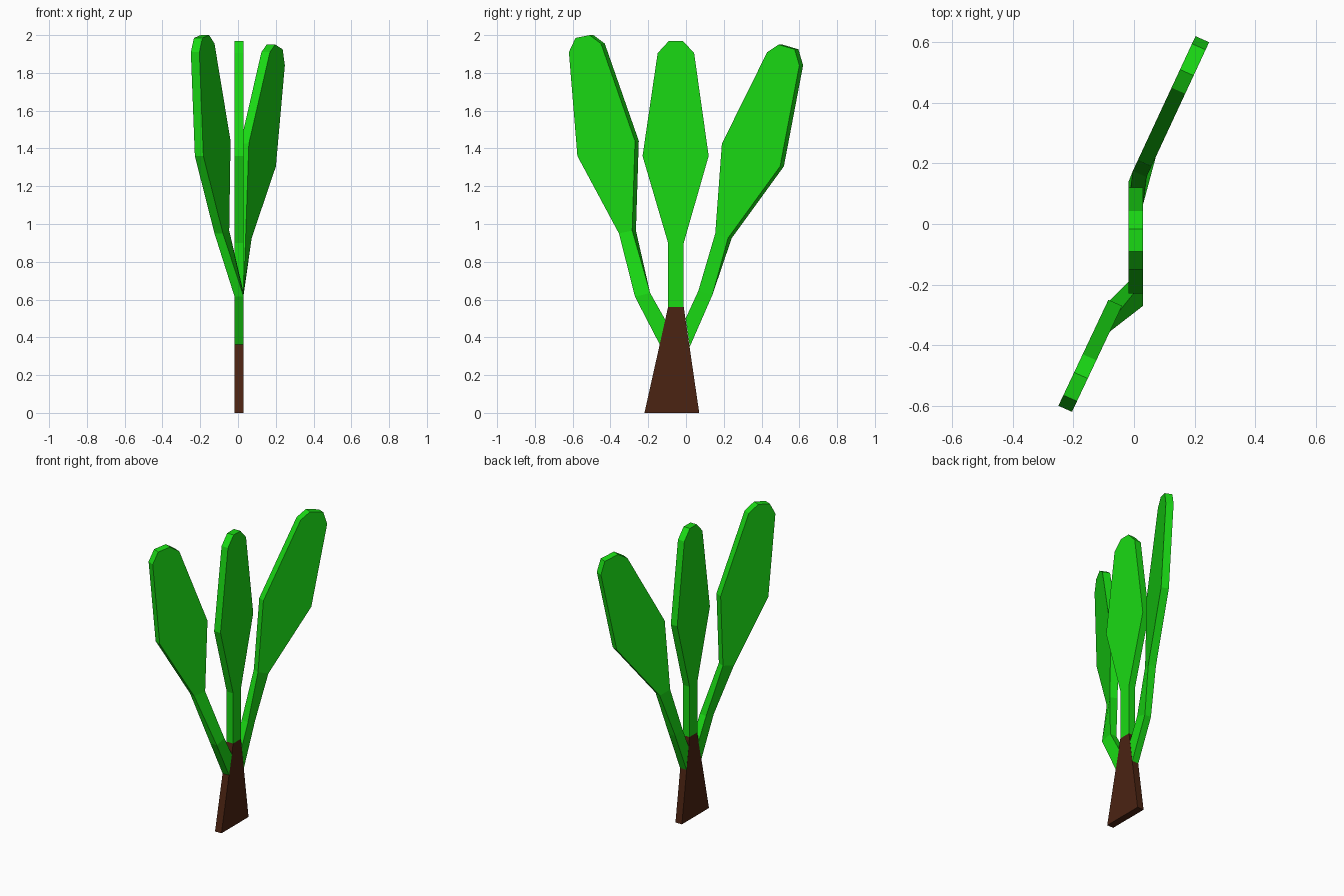
import bpy, bmesh

if "Cube" in bpy.data.objects:
    bpy.data.objects.remove(bpy.data.objects["Cube"])

X_FRONT, THICK = 0.03, 0.048


def material(name, colour):
    m = bpy.data.materials.new(name)
    m.diffuse_color = (*colour, 1)
    m.use_nodes = True
    m.node_tree.nodes["Principled BSDF"].inputs["Base Color"].default_value = m.diffuse_color
    return m


GREEN = material("leaf_green", (0.01, 0.70, 0.007))
BROWN = material("trunk_brown", (0.07, 0.017, 0.006))


def slab(name, rows, mat, bend=None, flat_rows=2):
    """Thin slab from rows of (y, z, y, z) edge points, lowest first.
    Rows after flat_rows lie on the turned plane x = bend[0] + bend[1] * y."""
    bm = bmesh.new()
    rings = []
    for i, (y0, z0, y1, z1) in enumerate(rows):
        def pair(y, z):
            if bend and i >= flat_rows:
                x = bend[0] + bend[1] * y
                return (x, y, z), (x - 0.045, y + 0.02, z)
            return (X_FRONT, y, z), (X_FRONT - THICK, y, z)
        a, a_back = pair(y0, z0)
        b, b_back = pair(y1, z1)
        rings.append([bm.verts.new(p) for p in (a, b, b_back, a_back)])
    for lo, hi in zip(rings, rings[1:]):
        for k in range(4):
            n = (k + 1) % 4
            bm.faces.new((lo[k], lo[n], hi[n], hi[k]))
    bm.faces.new(rings[0][::-1])
    bm.faces.new(rings[-1])
    bmesh.ops.recalc_face_normals(bm, faces=bm.faces)
    mesh = bpy.data.meshes.new(name)
    bm.to_mesh(mesh)
    bm.free()
    mesh.materials.append(mat)
    obj = bpy.data.objects.new(name, mesh)
    bpy.context.collection.objects.link(obj)
    return obj


# Tapered trunk
slab("trunk", [(-0.22, 0, 0.07, 0), (-0.095, 0.56, -0.012, 0.56)], BROWN)

# Straight middle leaf
slab("middle_leaf", [
    (-0.095, 0.56, -0.012, 0.56), (-0.095, 0.90, -0.012, 0.90),
    (-0.23, 1.36, 0.12, 1.36), (-0.15, 1.905, 0.043, 1.905),
    (-0.09, 1.97, -0.017, 1.97)], GREEN)

# Leaf leaning toward the front, blade turned to -x
slab("front_leaf", [
    (-0.138, 0.36, -0.108, 0.49), (-0.27, 0.615, -0.19, 0.635),
    (-0.355, 0.95, -0.285, 0.965), (-0.575, 1.36, -0.27, 1.44),
    (-0.62, 1.91, -0.45, 1.955), (-0.585, 1.985, -0.51, 2.0)],
    GREEN, bend=(0.088, 0.472))

# Leaf leaning toward the back, blade turned to +x
slab("back_leaf", [
    (-0.002, 0.50, 0.02, 0.35), (0.065, 0.645, 0.14, 0.625),
    (0.155, 0.95, 0.222, 0.925), (0.19, 1.425, 0.498, 1.305),
    (0.43, 1.91, 0.60, 1.84), (0.49, 1.95, 0.575, 1.925)],
    GREEN, bend=(-0.031, 0.465))
